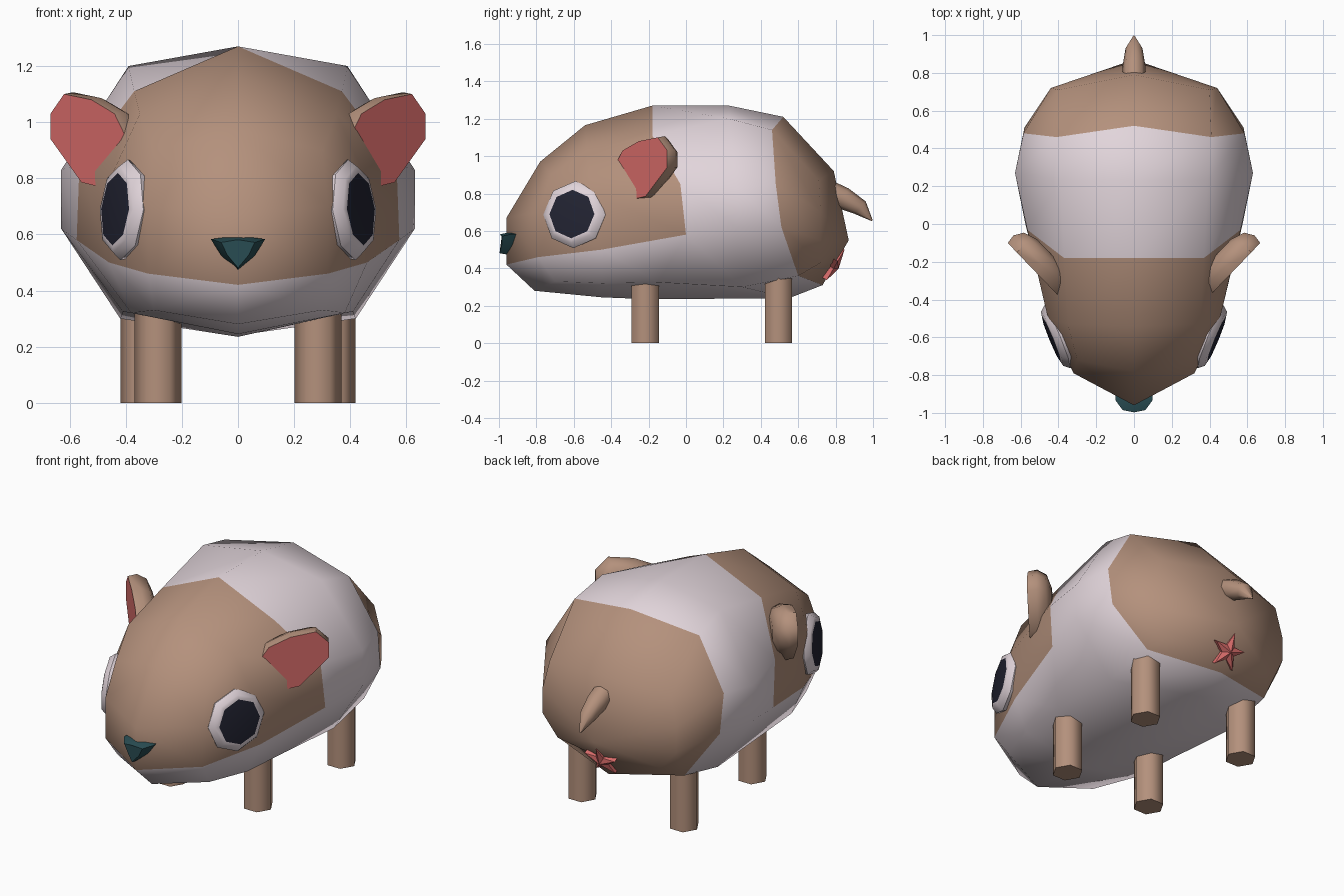
import bpy, bmesh, math
from mathutils import Vector

if "Cube" in bpy.data.objects:
    bpy.data.objects.remove(bpy.data.objects["Cube"])


def material(name, rgb):
    m = bpy.data.materials.new(name)
    m.use_nodes = True
    m.diffuse_color = (*rgb, 1)
    b = m.node_tree.nodes["Principled BSDF"]
    b.inputs["Base Color"].default_value = (*rgb, 1)
    b.inputs["Roughness"].default_value = 0.9
    return m


BROWN = material("brown_fur", (0.456, 0.283, 0.202))
WHITE = material("white_fur", (0.759, 0.665, 0.708))
PINK = material("pink_skin", (0.686, 0.150, 0.144))
NAVY = material("dark_navy", (0.016, 0.017, 0.032))
TEAL = material("dark_teal", (0.023, 0.076, 0.089))


def build(name, verts, faces, mats, index=None, angle=40):
    """Mesh object from points and faces, with smooth shading below an angle."""
    bm = bmesh.new()
    vs = [bm.verts.new(v) for v in verts]
    for i, f in enumerate(faces):
        face = bm.faces.new([vs[k] for k in f])
        face.material_index = index[i] if index else 0
    bmesh.ops.recalc_face_normals(bm, faces=bm.faces)
    me = bpy.data.meshes.new(name)
    bm.to_mesh(me)
    bm.free()
    for m in mats:
        me.materials.append(m)
    ob = bpy.data.objects.new(name, me)
    bpy.context.collection.objects.link(ob)
    bpy.ops.object.select_all(action='DESELECT')
    ob.select_set(True)
    bpy.context.view_layer.objects.active = ob
    bpy.ops.object.shade_smooth_by_angle(angle=math.radians(angle))
    return ob


def bands(rings, n):
    """Quads joining consecutive rings of n points."""
    return [(r * n + k, r * n + (k + 1) % n, (r + 1) * n + (k + 1) % n, (r + 1) * n + k)
            for r in range(rings - 1) for k in range(n)]


def loft(name, rings, mats, last=0, angle=40):
    """Closed loft through rings; the last cap gets its own material."""
    n = len(rings[0])
    faces = bands(len(rings), n)
    index = [0] * len(faces) + [0, last]
    faces += [tuple(range(n)), tuple(range((len(rings) - 1) * n, len(rings) * n))]
    return build(name, [p for r in rings for p in r], faces, mats, index, angle)


def shield(name, centre, normal, outline, profile, mats, side, last, angle):
    """Stack scaled copies of a flat outline along a normal, mirrored by side."""
    n = Vector(normal).normalized()
    t = Vector((-n.y, n.x, 0)).normalized()
    w = n.cross(t)
    w = w if w.z > 0 else -w
    rings = []
    for scale, d in profile:
        pts = [Vector(centre) + t * u * scale + w * v * scale + n * d for u, v in outline]
        rings.append([(p.x * side, p.y, p.z) for p in pts])
    return loft(name, rings, mats, last, angle)


# Body: half rings from top centre, over shoulder and flank, to belly centre
half_rings = [
    [(0, -.78, .97), (.30, -.72, .90), (.32, -.79, .70), (.32, -.79, .46), (.30, -.70, .33), (0, -.81, .28)],
    [(0, -.54, 1.165), (.35, -.53, 1.03), (.455, -.50, .80), (.46, -.45, .50), (.38, -.45, .32), (0, -.45, .245)],
    [(0, -.18, 1.27), (.37, -.18, 1.11), (.565, -.03, .85), (.575, 0, .58), (.41, -.15, .325), (0, -.2, .235)],
    [(0, .23, 1.27), (.39, .23, 1.20), (.63, .27, .83), (.63, .27, .62), (.42, .30, .30), (0, .55, .24)],
    [(0, .52, 1.21), (.41, .46, 1.14), (.585, .48, .85), (.58, .51, .62), (.41, .60, .36), (0, .73, .31)],
    [(0, .79, .92), (.40, .71, .87), (.44, .72, .70), (.44, .72, .55), (.34, .72, .43), (0, .80, .43)],
]
verts = []
for h in half_rings:
    verts += h + [(-x, y, z) for x, y, z in h[4:0:-1]]
faces = bands(6, 10)
# brown face above the flank line, white saddle and belly, brown rump
index = []
for r in range(5):
    for k in range(10):
        index.append(0 if r == 4 or (r < 2 and (k < 3 or k > 6)) else 1)
# snout cap and rump cap
c1, c2, pole = 60, 61, 62
verts += [(0, -.96, .67), (0, -.96, .42), (0, .87, .55)]
for a, b, c in ((1, 2, 3), (9, 8, 7)):
    faces += [(0, a, b, c1), (c1, b, c, c2), (c2, c, 4 if a == 1 else 6, 5)]
    index += [0, 0, 1]
for k in range(10):
    faces.append((50 + k, 50 + (k + 1) % 10, pole))
    index.append(0)
build("body", verts, faces, [BROWN, WHITE], index, 60)

# Outlines for eyes and ears
octagon = [(math.cos(k * math.pi / 4), math.sin(k * math.pi / 4)) for k in range(8)]
ear_outline = [(-.2, -.01), (-.13, .09), (-.01, .14), (.13, .16), (.2, .09),
               (.2, 0), (.04, -.155), (-.05, -.17), (-.09, -.09)]

for side, label in ((1, "left"), (-1, "right")):
    # Eye with a flat pupil on its front
    shield(label + "_eye", (.438, -.61, .69), (.92, -.38, .08), octagon,
           [(.16, -.09), (.18, -.035), (.155, -.005), (.13, 0)],
           [WHITE, NAVY], side, 1, 50)
    # Ear with rounded back and pink inside
    shield(label + "_ear", (.53, -.245, .94), (.72, -.69, 0), ear_outline,
           [(.55, -.125), (.9, -.10), (1.04, -.05), (1, 0)],
           [BROWN, PINK], side, 1, 50)
    # Six-sided legs
    for part, cx, cy, top in (("front", .285, -.2175, .36), ("back", .335, .495, .40)):
        rings = [[(side * cx + .084 * math.cos(k * math.pi / 3),
                   cy + .084 * math.sin(k * math.pi / 3), z) for k in range(6)]
                 for z in (0, top)]
        loft(f"{label}_{part}_leg", rings, [BROWN], angle=65)

# Nose: rounded triangle tapering forward
nose_outline = [(0, .07), (.097, .058), (.06, 0), (0, -.055), (-.06, 0), (-.097, .058)]
rings = [[(x * s, y - (.012 if x == 0 and s < 1 else 0), .525 + z * s2) for x, z in nose_outline]
         for s, s2, y in ((1, 1, -.89), (1, 1, -.935), (.62, .8, -.985))]
loft("nose", rings, [TEAL])

# Tail: tapering rings along a drooping path
rings = []
for y, z, r, tilt in ((.76, .81, .062, .35), (.84, .775, .06, .5), (.93, .725, .045, .75), (.995, .655, .004, 1.0)):
    rings.append([(r * c, y + r * s * math.sin(tilt), z + r * s * math.cos(tilt)) for c, s in octagon])
loft("tail", rings, [BROWN], angle=60)

# Star under the tail, with a raised centre
n, w = Vector((0, .86, -.5)), Vector((0, .5, .86))
centre = Vector((0, .79, .413))
star = []
for k in range(10):
    a, r = math.pi / 2 + k * math.pi / 5, .105 if k % 2 == 0 else .042
    star.append(Vector((r * math.cos(a), 0, 0)) + w * r * math.sin(a))
pts = [centre - n * .03 + p for p in star] + [centre + n * .006 + p for p in star] + [centre + n * .03]
faces = bands(2, 10) + [tuple(range(10))] + [(10 + k, 10 + (k + 1) % 10, 20) for k in range(10)]
build("star_patch", pts, faces, [PINK], angle=20)
